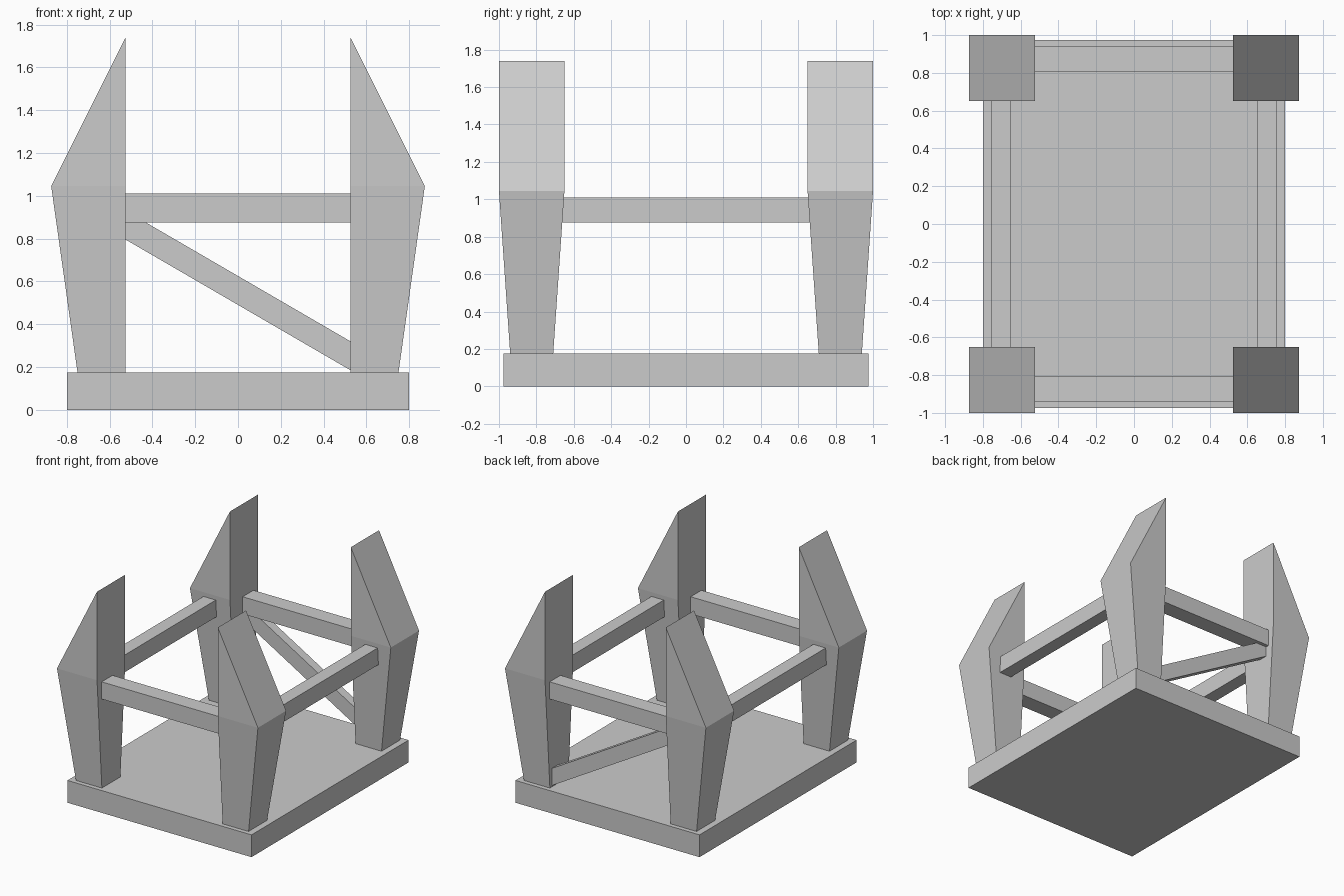
import bpy, bmesh

if "Cube" in bpy.data.objects:
    bpy.data.objects.remove(bpy.data.objects["Cube"])


def hull(name, points):
    """Convex solid around a few corner points, with flat faces merged."""
    bm = bmesh.new()
    for p in points:
        bm.verts.new(p)
    bmesh.ops.convex_hull(bm, input=bm.verts[:])
    bmesh.ops.dissolve_limit(bm, angle_limit=0.01, verts=bm.verts[:], edges=bm.edges[:])
    bmesh.ops.recalc_face_normals(bm, faces=bm.faces[:])
    mesh = bpy.data.meshes.new(name)
    bm.to_mesh(mesh)
    bm.free()
    obj = bpy.data.objects.new(name, mesh)
    bpy.context.collection.objects.link(obj)
    return obj


def box(name, xs, ys, zs):
    return hull(name, [(x, y, z) for x in xs for y in ys for z in zs])


# Base slab
box("base", (-0.8, 0.8), (-0.975, 0.975), (0, 0.175))

# Corner posts: straight inner face, flared outwards, then cut to a sloping top
INNER = 0.525
for sy, side in ((-1, "front"), (1, "back")):
    for sx, hand in ((-1, "left"), (1, "right")):
        pts = [(x, y, 0.175) for x in (INNER, 0.75) for y in (0.71, 0.94)]
        pts += [(x, y, 1.045) for x in (INNER, 0.873) for y in (0.65, 1.0)]
        pts += [(INNER, y, 1.74) for y in (0.65, 1.0)]
        hull(f"{side}_{hand}_post", [(sx * x, sy * y, z) for x, y, z in pts])

# Rails between the posts
RAIL_Z = (0.875, 1.01)
for s, end, side in ((-1, "front", "left"), (1, "back", "right")):
    box(f"{end}_rail", (-INNER, INNER), (s * 0.808, s * 0.942), RAIL_Z)
    box(f"{side}_rail", (s * 0.65, s * 0.757), (-0.66, 0.66), RAIL_Z)

# Diagonal brace under the back rail
hull("back_brace", [(x, y, z) for y in (0.845, 0.915)
                    for x, z in ((-INNER, 0.795), (-INNER, 0.93), (INNER, 0.32), (INNER, 0.185))])
